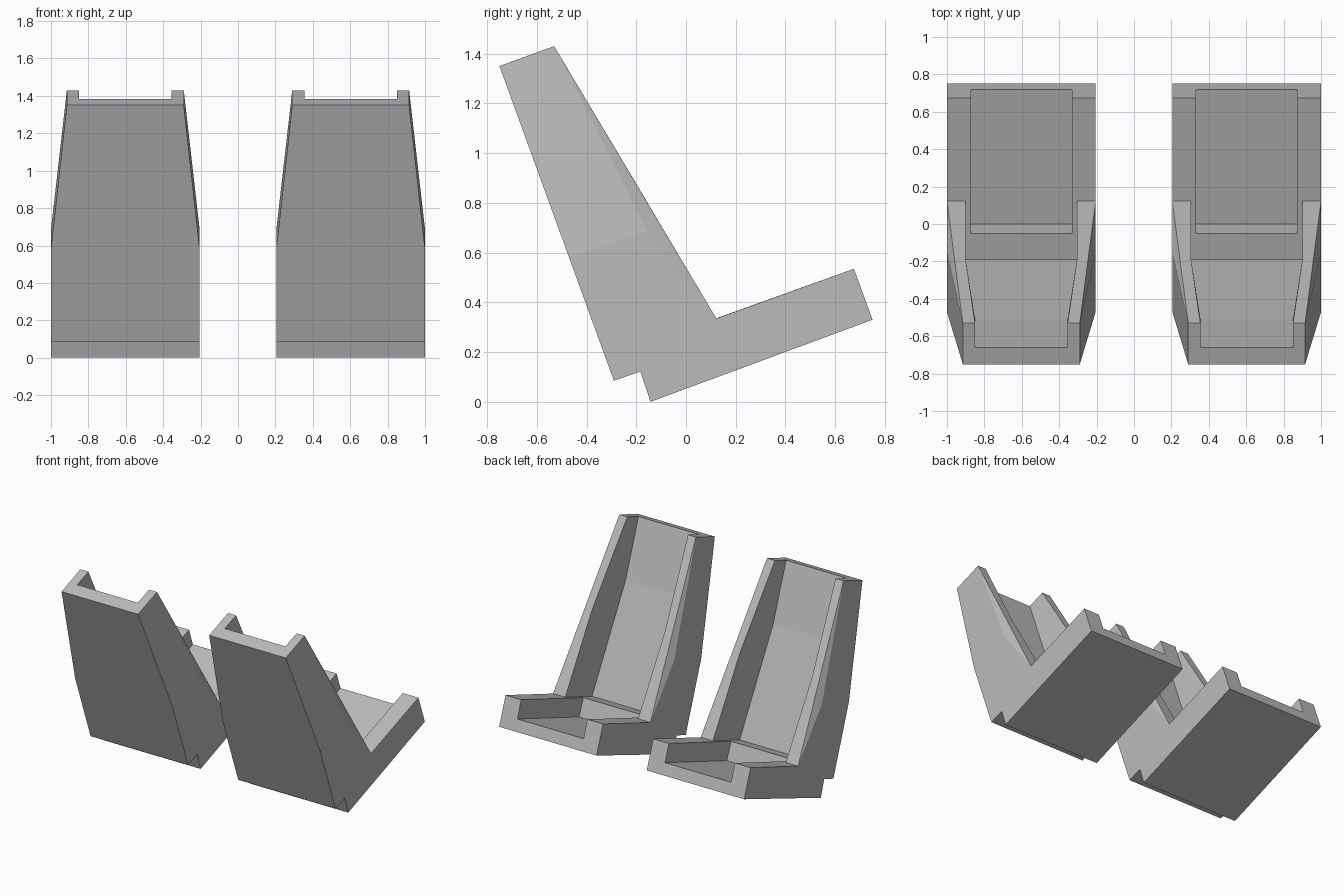
import bpy, bmesh
from mathutils import Vector

if "Cube" in bpy.data.objects:
    bpy.data.objects.remove(bpy.data.objects["Cube"])

grey = bpy.data.materials.new("plain_grey")
grey.diffuse_color = (0.5, 0.5, 0.5, 1)
grey.use_nodes = True
grey.node_tree.nodes["Principled BSDF"].inputs["Base Color"].default_value = grey.diffuse_color

CX = 0.6025      # seat centre offset
W = 0.3975       # half width at the base
T = 0.3125       # half width at the top of the backrest
RB, RT = 0.2975, 0.2475   # backrest recess half width, bottom and top
P = 0.27         # pan recess half width

# profile points (y, z)
heel, step, keel = (-0.29, 0.085), (-0.183, 0.122), (-0.143, 0.0)
nose_low, nose_pan, nose_top = (0.75, 0.33), (0.72, 0.41), (0.675, 0.535)
hinge, pan_top, pan_low = (0.122, 0.335), (-0.05, 0.274), (0.0, 0.15)
cushion, bend, cushion_top = (-0.19, 0.223), (-0.51, 0.97), (-0.66, 1.383)
waist_back, waist_front = (-0.47, 0.58), (-0.155, 0.685)
crown_back, crown_front = (-0.75, 1.35), (-0.53, 1.43)
rim_fold = (-0.19, 0.86)


def span(w, a, b, w2=None):
    """Panel from the centre line out to half width w at a and w2 at b."""
    return [(0, a), (w, a), (w if w2 is None else w2, b), (0, b)]


def flat(w, *pts):
    """Panel standing at a constant half width."""
    return [(w, p) for p in pts]


def shell(name, faces, cx):
    """Build half the shell from its panels and mirror it."""
    bm = bmesh.new()
    verts = {}
    for face in faces:
        loop = []
        for x, (y, z) in face:
            key = (x, y, z)
            if key not in verts:
                verts[key] = bm.verts.new(key)
            loop.append(verts[key])
        bm.faces.new(loop)
    # mirror across the centre line, then weld
    geom = bmesh.ops.duplicate(bm, geom=bm.verts[:] + bm.edges[:] + bm.faces[:])["geom"]
    for v in geom:
        if isinstance(v, bmesh.types.BMVert):
            v.co.x = -v.co.x
    bmesh.ops.remove_doubles(bm, verts=bm.verts[:], dist=1e-5)
    bmesh.ops.recalc_face_normals(bm, faces=bm.faces[:])
    # panels are open at the joint, so check that the outer side faces outward
    side = max(bm.faces, key=lambda f: f.calc_center_median().x)
    if side.normal.x < 0:
        bmesh.ops.reverse_faces(bm, faces=bm.faces[:])
    me = bpy.data.meshes.new(name)
    bm.to_mesh(me)
    bm.free()
    me.materials.append(grey)
    ob = bpy.data.objects.new(name, me)
    ob.location = Vector((cx, 0, 0))
    bpy.context.collection.objects.link(ob)


seat_base = [
    flat(W, step, keel, nose_low, nose_top, hinge),          # outer side
    span(W, step, keel), span(W, keel, nose_low),            # underside
    [(0, nose_low), (W, nose_low), (W, nose_top),            # front with notch
     (P, nose_top), (P, nose_pan), (0, nose_pan)],
    [(0, pan_top), (P, pan_top), (P, nose_top), (W, nose_top),  # top
     (W, hinge), (RB, hinge), (RB, cushion), (0, cushion)],
    span(P, pan_top, pan_low), span(P, pan_low, nose_pan),   # pan recess
    flat(P, pan_top, pan_low, nose_pan, nose_top),
]

backrest = [
    flat(W, heel, step, hinge, waist_front, waist_back),     # outer side
    [(W, waist_back), (W, waist_front), (T, crown_front), (T, crown_back)],
    [(W, waist_front), (W, hinge), (T, crown_front)],
    span(W, step, heel), span(W, heel, waist_back),          # bottom and back
    span(W, waist_back, crown_back, T),
    [(0, crown_back), (T, crown_back), (T, crown_front),     # top with notch
     (RT, crown_front), (RT, cushion_top), (0, cushion_top)],
    [(W, hinge), (T, crown_front), (RT, crown_front),        # front rim
     (RB, rim_fold), (RB, hinge)],
    flat(RB, hinge, rim_fold, cushion),                      # inner walls
    [(RB, rim_fold), (RT, bend), (RB, cushion)],
    [(RB, rim_fold), (RT, crown_front), (RT, cushion_top), (RT, bend)],
    span(RB, cushion, bend, RT), span(RT, bend, cushion_top),  # cushion panel
]

for side, cx in (("left", -CX), ("right", CX)):
    shell(side + "_seat_base", seat_base, cx)
    shell(side + "_backrest", backrest, cx)
